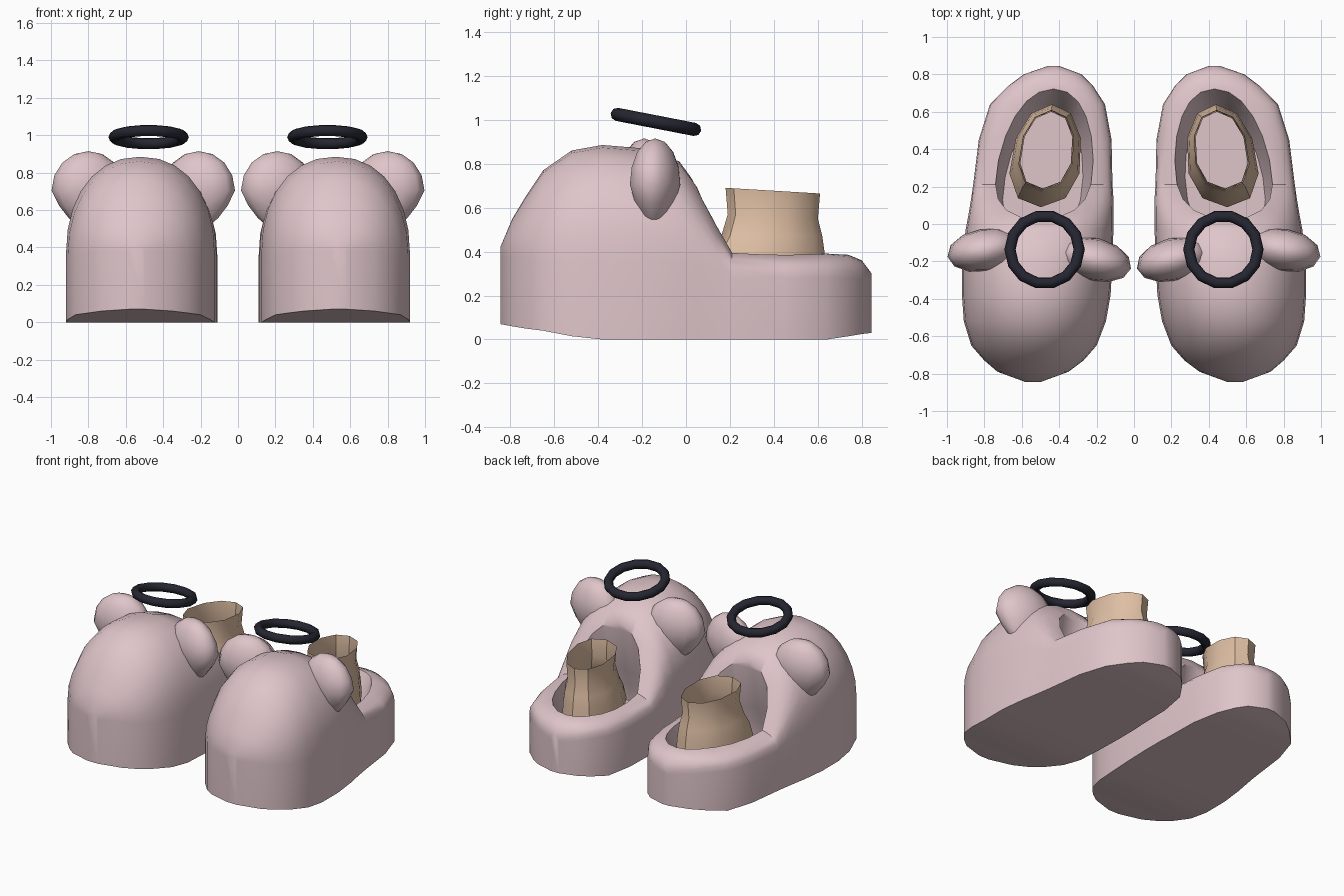
import bpy, bmesh, math
from mathutils import Matrix, Vector

cube = bpy.data.objects.get("Cube")
if cube:
    bpy.data.objects.remove(cube, do_unlink=True)


def material(name, rgb):
    m = bpy.data.materials.new(name)
    m.use_nodes = True
    m.diffuse_color = (*rgb, 1)
    m.node_tree.nodes["Principled BSDF"].inputs["Base Color"].default_value = (*rgb, 1)
    return m


pink = material("dusty_pink", (0.74, 0.56, 0.59))
tan = material("warm_tan", (0.74, 0.52, 0.37))
navy = material("dark_navy", (0.018, 0.019, 0.03))


def spow(v, n):
    return math.copysign(abs(v) ** (2 / n), v)


def make_object(name, bm, mat):
    bmesh.ops.recalc_face_normals(bm, faces=bm.faces)
    mesh = bpy.data.meshes.new(name)
    bm.to_mesh(mesh)
    bm.free()
    mesh.materials.append(mat)
    obj = bpy.data.objects.new(name, mesh)
    bpy.context.collection.objects.link(obj)
    return obj


def loft(name, rings, mat, caps=True):
    bm = bmesh.new()
    loops = [[bm.verts.new(p) for p in ring] for ring in rings]
    count = len(loops[0])
    for a, b in zip(loops, loops[1:]):
        for i in range(count):
            j = (i + 1) % count
            bm.faces.new((a[i], a[j], b[j], b[i]))
    if caps:
        bm.faces.new(loops[0])
        bm.faces.new(loops[-1])
    return make_object(name, bm, mat)


def select(obj):
    bpy.ops.object.select_all(action="DESELECT")
    obj.select_set(True)
    bpy.context.view_layer.objects.active = obj


def finish(obj, angle):
    """Smooth the part and mirror it to the other slipper."""
    select(obj)
    bpy.ops.object.shade_smooth_by_angle(angle=math.radians(angle))
    mirror = obj.modifiers.new("other_side", "MIRROR")
    mirror.use_mirror_merge = False


# Slipper body: arched sections from toe to heel
# y, inner x, outer x, bottom z, shoulder z, top z, squareness
SECTIONS = [
    (-0.845, 0.50, 0.58, 0.07, 0.38, 0.42, 2),
    (-0.79, 0.35, 0.73, 0.06, 0.38, 0.55, 2),
    (-0.73, 0.27, 0.80, 0.05, 0.37, 0.65, 2),
    (-0.65, 0.20, 0.87, 0.04, 0.36, 0.77, 2),
    (-0.52, 0.15, 0.91, 0.015, 0.36, 0.86, 2.1),
    (-0.38, 0.125, 0.92, 0, 0.36, 0.885, 2.2),
    (-0.20, 0.115, 0.92, 0, 0.36, 0.87, 2.2),
    (-0.03, 0.11, 0.90, 0, 0.35, 0.81, 2.3),
    (0.05, 0.11, 0.885, 0, 0.34, 0.70, 2.6),
    (0.14, 0.11, 0.87, 0, 0.31, 0.535, 3),
    (0.21, 0.115, 0.86, 0, 0.28, 0.41, 3),
    (0.45, 0.12, 0.83, 0, 0.28, 0.395, 3),
    (0.64, 0.155, 0.77, 0, 0.28, 0.395, 2.8),
    (0.74, 0.22, 0.67, 0.015, 0.28, 0.385, 2.6),
    (0.80, 0.28, 0.59, 0.025, 0.27, 0.36, 2.4),
    (0.845, 0.40, 0.46, 0.03, 0.25, 0.30, 2),
]


def arch(y, xa, xb, bottom, shoulder, top, n, steps=14):
    c, w = (xa + xb) / 2, (xb - xa) / 2
    pts = [(xa, y, bottom)]
    for i in range(steps + 1):
        t = math.pi * (1 - i / steps)
        pts.append((c + w * spow(math.cos(t), n), y,
                    shoulder + (top - shoulder) * spow(max(math.sin(t), 0), n)))
    return pts + [(xb, y, bottom)]


body = loft("slipper_body", [arch(*s) for s in SECTIONS], pink)


# Foot opening, narrower towards the heel
def oval(z, y0, y1, half, sides, n, slope=0.0, turn=0.0):
    pts = []
    for i in range(sides):
        t = 2 * math.pi * i / sides + turn
        y = (y0 + y1) / 2 + (y1 - y0) / 2 * spow(math.sin(t), n)
        x = 0.47 - 0.11 * (y - 0.35)
        x += half * (1 - 0.4 * (y - 0.35)) * spow(math.cos(t), n)
        pts.append((x, y, z + slope * (y - y0)))
    return pts


CAVITY = [(0.15, -0.10, 0.60, 0.20), (0.28, -0.08, 0.66, 0.235),
          (0.40, -0.03, 0.73, 0.255), (0.70, 0.02, 0.75, 0.265),
          (1.0, 0.03, 0.76, 0.27)]
cutter = loft("opening_cutter", [oval(*c, 20, 2.2) for c in CAVITY], pink)
cutter.hide_render = True
cut = body.modifiers.new("opening", "BOOLEAN")
cut.operation = "DIFFERENCE"
cut.solver = "EXACT"
cut.object = cutter
select(body)
bpy.ops.object.modifier_apply(modifier=cut.name)
bpy.data.objects.remove(cutter, do_unlink=True)
finish(body, 42)

# Sock: open flared tube
SOCK = [(0.30, 0.09, 0.64, 0.19, 0), (0.40, 0.12, 0.63, 0.18, 0),
        (0.47, 0.16, 0.62, 0.165, 0), (0.57, 0.19, 0.60, 0.14, -0.05),
        (0.69, 0.18, 0.61, 0.15, -0.06)]
sock = loft("sock", [oval(z, a, b, h, 10, 2.2, s, math.pi / 10)
                     for z, a, b, h, s in SOCK], tan, caps=False)
finish(sock, 40)


# Ears: flattened balls, tapered at the bottom
def ear(name, centre, yaw):
    bm = bmesh.new()
    bmesh.ops.create_uvsphere(bm, u_segments=12, v_segments=8, radius=1)
    for v in bm.verts:
        taper = 1 + 0.35 * min(v.co.z, 0)
        v.co = Vector((v.co.x * 0.2 * taper, v.co.y * 0.115 * taper, v.co.z * 0.21))
    bm.transform(Matrix.Translation(centre) @ Matrix.Rotation(math.radians(yaw), 4, "Z"))
    finish(make_object(name, bm, pink), 50)


ear("outer_ear", (0.80, -0.14, 0.705), -10)
ear("inner_ear", (0.21, -0.19, 0.705), 14)

# Tilted ring floating above each slipper
bm = bmesh.new()
SEGMENTS, SIDES = 14, 8
grid = []
for i in range(SEGMENTS):
    a = 2 * math.pi * i / SEGMENTS
    grid.append([])
    for j in range(SIDES):
        b = 2 * math.pi * j / SIDES
        r = 0.185 + 0.03 * math.cos(b)
        grid[i].append(bm.verts.new((r * math.cos(a), r * math.sin(a), 0.03 * math.sin(b))))
for i in range(SEGMENTS):
    for j in range(SIDES):
        k, m = (i + 1) % SEGMENTS, (j + 1) % SIDES
        bm.faces.new((grid[i][j], grid[k][j], grid[k][m], grid[i][m]))
bm.transform(Matrix.Translation((0.478, -0.137, 0.99))
             @ Matrix.Rotation(math.radians(-11), 4, "X"))
finish(make_object("halo_ring", bm, navy), 50)
